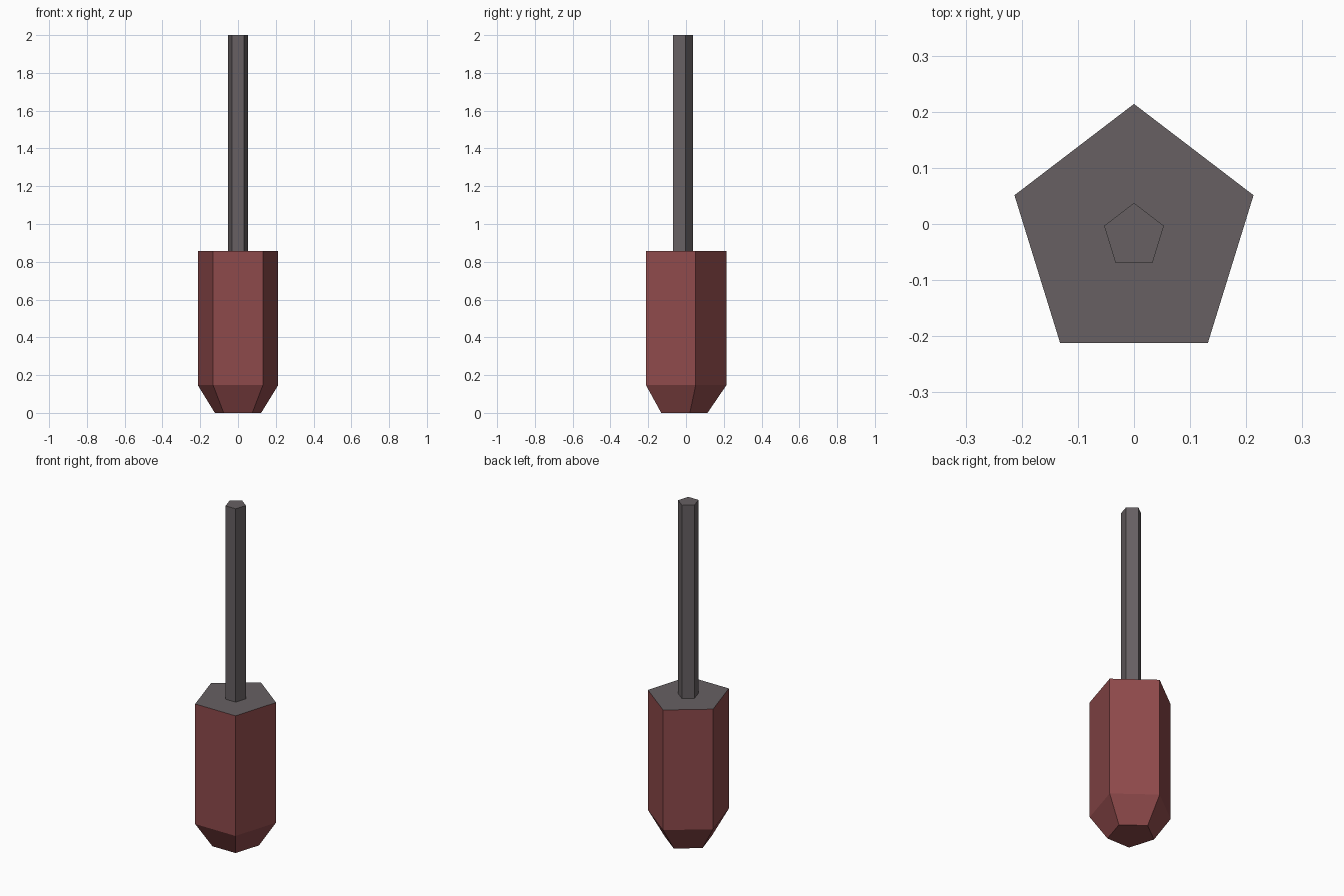
import bpy, bmesh, math

if "Cube" in bpy.data.objects:
    bpy.data.objects.remove(bpy.data.objects["Cube"])

CENTRE_Y = -0.0215   # pentagon centre, so that the outline is centred on y = 0


def material(name, rgb):
    m = bpy.data.materials.new(name)
    m.diffuse_color = (*rgb, 1.0)
    m.use_nodes = True
    m.node_tree.nodes["Principled BSDF"].inputs["Base Color"].default_value = m.diffuse_color
    return m


red = material("dark red grip", (0.27, 0.068, 0.07))
grey = material("warm grey metal", (0.135, 0.118, 0.124))


def pentagon_prism(name, rings, mats, top_mat=0):
    """Stack of pentagon rings (z, x radius, y radius), capped at both ends."""
    bm = bmesh.new()
    loops = []
    for z, rx, ry in rings:
        angles = [math.pi / 2 + i * math.tau / 5 for i in range(5)]
        loops.append([bm.verts.new((rx * math.cos(a), CENTRE_Y + ry * math.sin(a), z))
                      for a in angles])
    for lo, hi in zip(loops, loops[1:]):
        for i in range(5):
            j = (i + 1) % 5
            bm.faces.new((lo[i], lo[j], hi[j], hi[i]))
    bm.faces.new(loops[0][::-1])
    bm.faces.new(loops[-1]).material_index = top_mat
    mesh = bpy.data.meshes.new(name)
    bm.to_mesh(mesh)
    bm.free()
    for m in mats:
        mesh.materials.append(m)
    ob = bpy.data.objects.new(name, mesh)
    bpy.context.collection.objects.link(ob)
    return ob


# Handle: tapered foot, straight grip, grey top cap
RX, RY, TAPER = 0.224, 0.2355, 0.575
pentagon_prism("handle",
               [(0, RX * TAPER, RY * TAPER), (0.147, RX, RY), (0.857, RX, RY)],
               [red, grey], top_mat=1)

# Shaft: thin rod rising from the cap
pentagon_prism("shaft", [(0.857, 0.056, 0.059), (2.0, 0.056, 0.059)], [grey])
